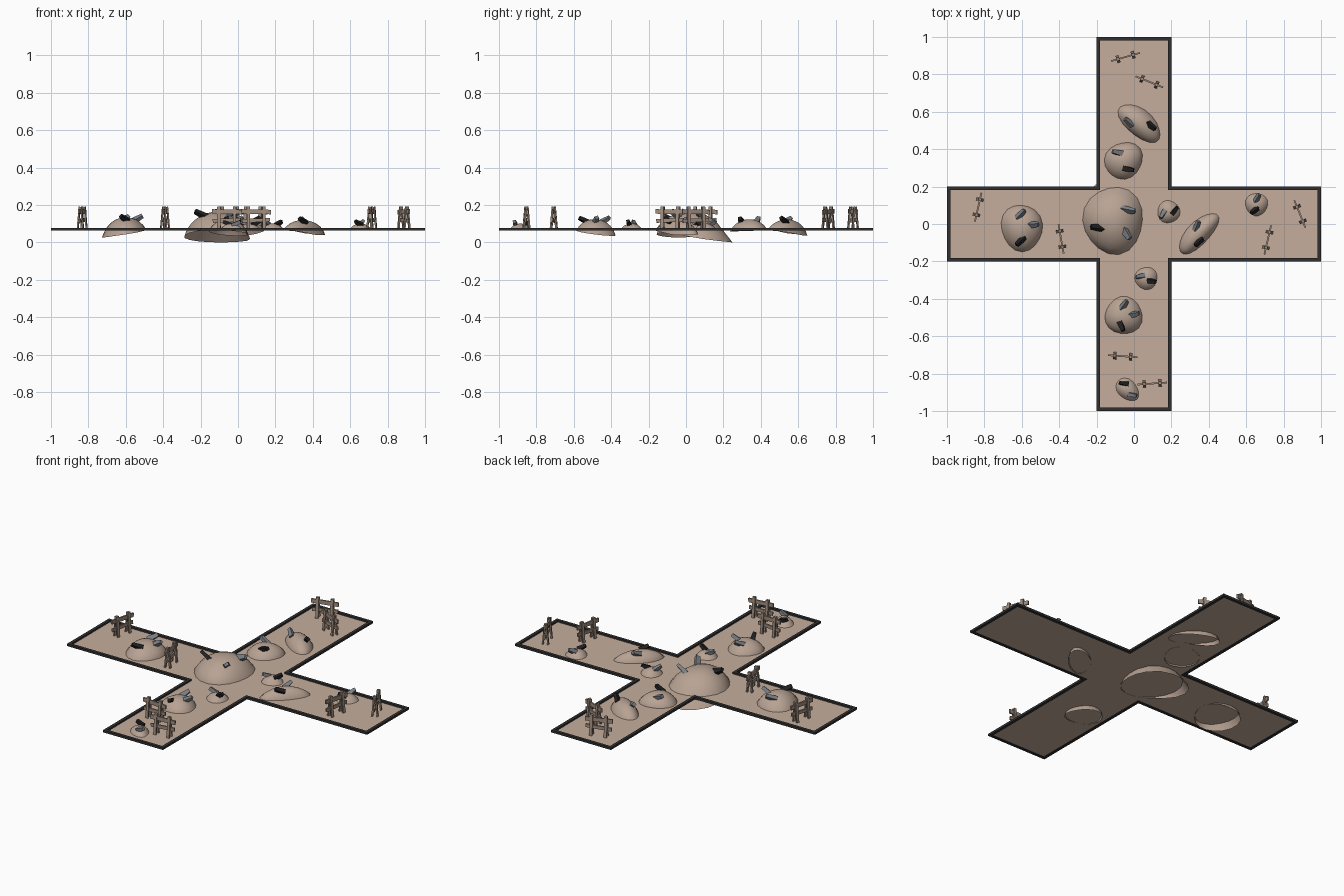
import bpy, bmesh, math, random
from mathutils import Vector, Matrix

if "Cube" in bpy.data.objects:
    bpy.data.objects.remove(bpy.data.objects["Cube"])

random.seed(4)
PLATE = 0.067


def material(name, rgb):
    m = bpy.data.materials.new(name)
    m.diffuse_color = (*rgb, 1)
    m.use_nodes = True
    m.node_tree.nodes["Principled BSDF"].inputs["Base Color"].default_value = m.diffuse_color
    return m


GROUND = material("pale ground", (0.56, 0.42, 0.335))
DIRT = material("dusty dirt", (0.48, 0.365, 0.295))
KERB = material("dark kerb", (0.03, 0.03, 0.032))
BLACK = material("black asphalt", (0.014, 0.014, 0.015))
SLATE = material("slate rubble", (0.2, 0.215, 0.235))
WOOD = material("weathered wood", (0.35, 0.265, 0.21))


def finish(bm, name, mat, smooth=False):
    bmesh.ops.recalc_face_normals(bm, faces=bm.faces)
    me = bpy.data.meshes.new(name)
    bm.to_mesh(me)
    bm.free()
    me.materials.append(mat)
    for p in me.polygons:
        p.use_smooth = smooth
    ob = bpy.data.objects.new(name, me)
    bpy.context.collection.objects.link(ob)
    return ob


def cross(inset):
    """Outline of the cross, pulled in by inset."""
    w, l, pts = 0.2 - inset, 1 - inset, []
    for i in range(4):
        R = Matrix.Rotation(i * math.pi / 2, 2)
        pts += [R @ Vector(p) for p in ((l, -w), (l, w), (w, w))]
    return pts


# Cross-shaped ground sheet
bm = bmesh.new()
bm.faces.new([bm.verts.new((x, y, PLATE)) for x, y in cross(0.005)])
ground = finish(bm, "crossroad_ground", GROUND)
if ground.data.polygons[0].normal.z < 0:
    ground.data.flip_normals()

# Dark kerb running round the cross
bm = bmesh.new()
loops = [[bm.verts.new((x, y, PLATE + h)) for x, y in cross(inset)]
         for inset, h in ((0, -0.003), (0, 0.01), (0.018, 0.01), (0.018, -0.003))]
for k in range(4):
    a, b = loops[k], loops[(k + 1) % 4]
    for i in range(12):
        j = (i + 1) % 12
        bm.faces.new((a[i], a[j], b[j], b[i]))
finish(bm, "kerb", KERB)


def dome(rho):
    """Bell-shaped section: 1 at the apex, 0 at the ground line."""
    return (1 - rho ** 2.2) ** 0.85


def mound(name, x, y, rx, ry, rot, lean, black, dip=1.0, sides=18, rows=6):
    """Open dirt shell whose skirt dips below the sheet on its lean side, with slabs on top."""
    g = math.sqrt(rx * ry)
    height, drop, flare = 0.57 * g, (0.5 * g - 0.018) * dip, 2.5 * (g - 0.05) * dip
    R = Matrix.Rotation(math.radians(rot), 2)
    bm = bmesh.new()
    apex = bm.verts.new((x, y, PLATE + height))
    rings = []
    for row in range(1, rows + 2):
        ring = []
        for i in range(sides):
            a = i * math.tau / sides
            d = R @ Vector((rx * math.cos(a), ry * math.sin(a)))
            d *= 1 + 0.04 * math.sin(3 * a + 9 * x + 5 * y)
            low = 0.5 + 0.5 * math.cos(math.atan2(d.y, d.x) - math.radians(lean))
            k, z = row / rows, PLATE
            if row <= rows:
                z += height * dome(k)
            else:
                k = 1 + flare * low ** 2
                z -= drop * low
            ring.append(bm.verts.new((x + d.x * k, y + d.y * k, z)))
        rings.append(ring)
        if row == rows and dip == 0:
            break
    for i in range(sides):
        j = (i + 1) % sides
        bm.faces.new((apex, rings[0][i], rings[0][j]))
        for a, b in zip(rings, rings[1:]):
            bm.faces.new((a[i], b[i], b[j], a[j]))
    finish(bm, name + "_mound", DIRT, True)

    # Black slab, a grey one opposite, and a third on the big mounds
    spots = [(black, BLACK), (black + 190, SLATE)]
    if g > 0.0999 and rx < 1.1 * ry:
        spots.append((black + 110, SLATE))
    for n, (deg, mat) in enumerate(spots):
        t = math.radians(deg)
        u = Vector((math.cos(t), math.sin(t)))
        e = R.transposed() @ u
        reach = 0.58 / math.hypot(e.x / rx, e.y / ry)
        loc = (x + u.x * reach, y + u.y * reach, PLATE + height * dome(0.58) + 0.009)
        slab(f"{name}_slab_{n + 1}", loc, 0.035 + 0.25 * g, mat, t)


def slab(name, loc, length, mat, out):
    """Broken slab: a tapered block leaning outward from its mound."""
    bm = bmesh.new()
    bmesh.ops.create_cube(bm, size=1)
    for v in bm.verts:
        if v.co.x > 0:
            v.co.y = v.co.y * 0.65 + 0.12
            v.co.z *= 0.75
    bmesh.ops.scale(bm, vec=(length, length * 0.5, 0.024), verts=bm.verts)
    bm.transform(Matrix.Translation(loc) @ Matrix.Rotation(out, 4, 'Z')
                 @ Matrix.Rotation(-0.5, 4, 'Y')
                 @ Matrix.Rotation(random.uniform(-0.9, 0.9), 4, 'Z')
                 @ Matrix.Rotation(0.5, 4, 'X'))
    finish(bm, name, mat)


# Large, long and small mounds: centre, radii, turn, lean direction, black slab direction
mound("centre", -0.11, 0.02, 0.16, 0.18, 0, 85, 203)
mound("west", -0.60, -0.02, 0.11, 0.125, 10, 190, 263)
mound("north", -0.055, 0.34, 0.105, 0.095, 35, 250, -63, dip=0.25)
mound("south", -0.055, -0.49, 0.10, 0.10, 0, 60, 256)
mound("north_long", 0.03, 0.54, 0.135, 0.07, -40, 100, -16)
mound("east_long", 0.345, -0.05, 0.14, 0.06, 46, 10, -90)
mound("south_far", -0.035, -0.885, 0.07, 0.05, -45, 225, 120, dip=0)
for name, x, y, black in (("east_small", 0.185, 0.065, 10), ("east_far", 0.655, 0.105, 250),
                          ("south_small", 0.065, -0.29, -30)):
    mound(name, x, y, 0.06, 0.06, 0, 0, black, dip=0)


def box(bm, loc, size, rx=0.0, ry=0.0):
    M = (Matrix.Translation(loc) @ Matrix.Rotation(rx, 4, 'X') @ Matrix.Rotation(ry, 4, 'Y')
         @ Matrix.Diagonal((*size, 1)))
    bmesh.ops.create_cube(bm, size=1, matrix=M)


def barricade(name, x, y, rot):
    """Two rails on a pair of splayed trestles."""
    bm = bmesh.new()
    box(bm, (0, 0, 0.164), (0.158, 0.009, 0.024), ry=0.02)
    box(bm, (0, 0, 0.118), (0.15, 0.009, 0.02), ry=-0.04)
    for px in (-0.042, 0.042):
        for s in (-1, 1):
            box(bm, (px, s * 0.0095, 0.13), (0.017, 0.008, 0.122), rx=s * 0.09)
    bm.transform(Matrix.Translation((x, y, 0)) @ Matrix.Rotation(math.radians(rot), 4, 'Z'))
    finish(bm, name, WOOD)


# A pair of barricades on each arm
barricade("west_barricade_outer", -0.833, 0.09, 77)
barricade("west_barricade_inner", -0.39, -0.08, 100)
barricade("east_barricade_inner", 0.715, -0.085, 77)
barricade("east_barricade_outer", 0.887, 0.053, 112)
barricade("north_barricade_outer", -0.045, 0.893, 16)
barricade("north_barricade_inner", 0.082, 0.76, -22)
barricade("south_barricade_inner", -0.06, -0.707, -4)
barricade("south_barricade_outer", 0.097, -0.853, 4)
